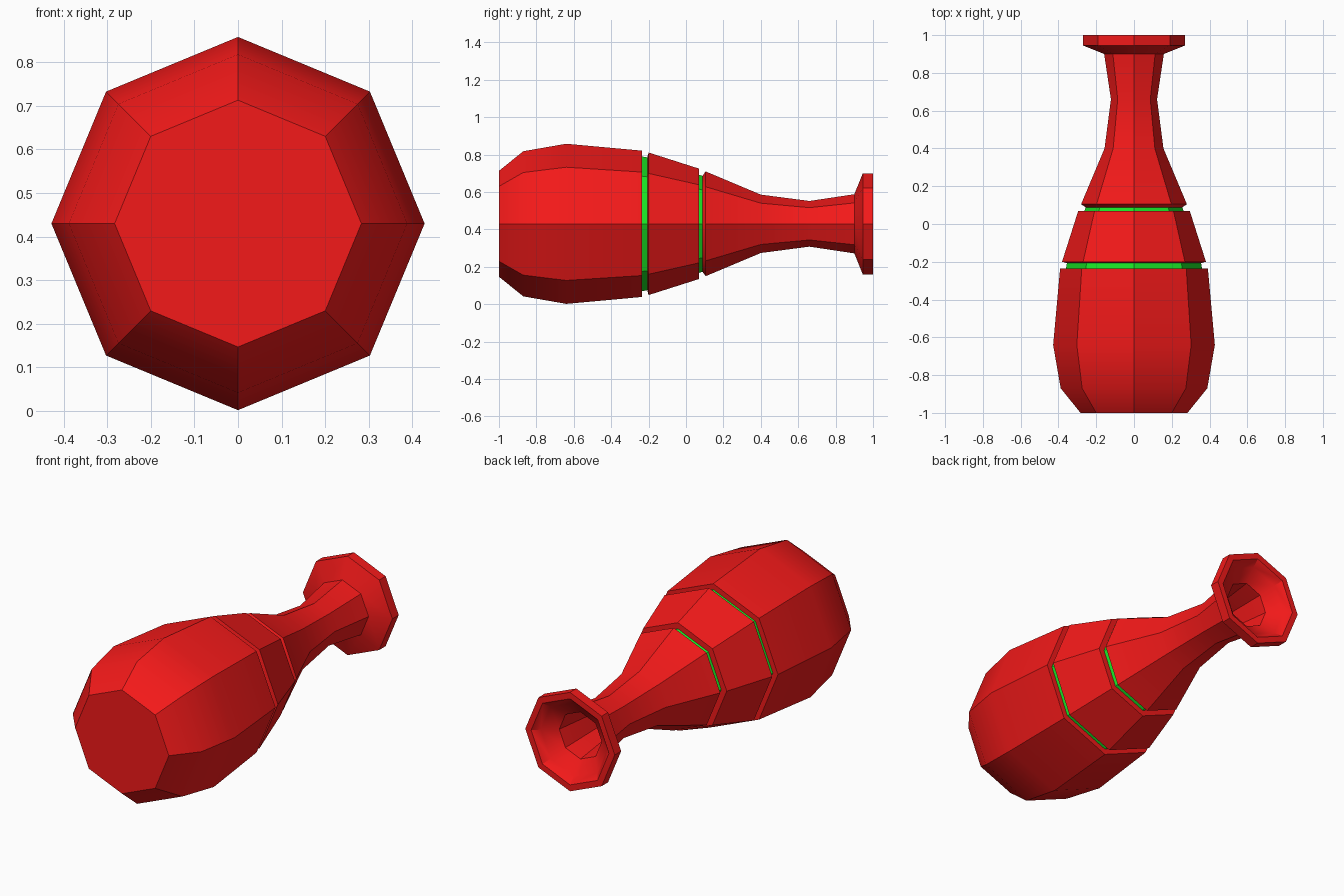
import bpy, bmesh, math

if "Cube" in bpy.data.objects:
    bpy.data.objects.remove(bpy.data.objects["Cube"])

SIDES, AXIS_Z = 8, 0.43

def material(name, color):
    m = bpy.data.materials.new(name)
    m.diffuse_color = color
    m.use_nodes = True
    m.node_tree.nodes["Principled BSDF"].inputs["Base Color"].default_value = m.diffuse_color
    return m

red = material("red_glaze", (0.9, 0.01, 0.01, 1))
green = material("green_band", (0.01, 0.8, 0.02, 1))

# profile (y, radius): outside from base to lip, then the hollow inside
profile = [(-1, .283), (-.87, .388), (-.64, .428), (-.235, .391),
           (-.235, .36), (-.207, .355), (-.2, .381),        # first groove
           (.07, .295), (.07, .262), (.088, .256), (.105, .28),  # second groove
           (.4, .156), (.66, .122), (.9, .158), (.945, .27), (1, .27),
           (1, .235), (.965, .2), (.91, .128), (.66, .095), (.4, .125),
           (.08, .235), (-.22, .33), (-.64, .395), (-.86, .355), (-.96, .27)]
green_bands = {4, 8}

# octagonal vase lathed around the y axis
bm = bmesh.new()
rings = []
for y, r in profile:
    rings.append([bm.verts.new((r * math.sin(k * math.tau / SIDES), y,
                                AXIS_Z + r * math.cos(k * math.tau / SIDES)))
                  for k in range(SIDES)])
for i, (a, b) in enumerate(zip(rings, rings[1:])):
    for k in range(SIDES):
        n = (k + 1) % SIDES
        f = bm.faces.new((a[k], a[n], b[n], b[k]))
        f.material_index = 1 if i in green_bands else 0
bm.faces.new(rings[0])      # flat base
bm.faces.new(rings[-1])     # inside floor
bmesh.ops.recalc_face_normals(bm, faces=bm.faces)
mesh = bpy.data.meshes.new("vase")
bm.to_mesh(mesh)
bm.free()
mesh.materials.append(red)
mesh.materials.append(green)
vase = bpy.data.objects.new("vase", mesh)
bpy.context.collection.objects.link(vase)

# blend only the gentle bends, keep the facets crisp
bpy.context.view_layer.objects.active = vase
vase.select_set(True)
bpy.ops.object.shade_smooth_by_angle(angle=math.radians(30))
